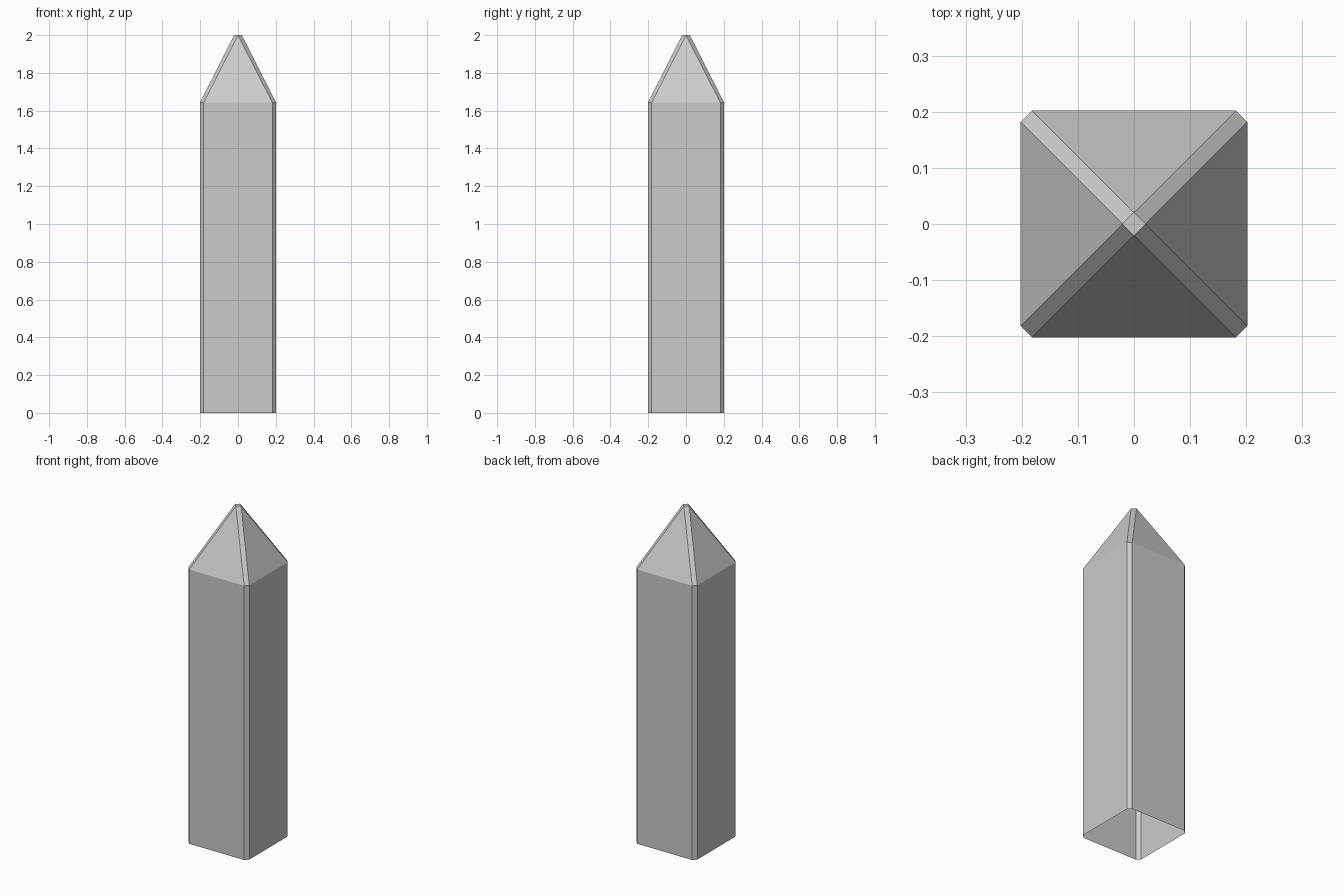
import bpy, bmesh

if "Cube" in bpy.data.objects:
    bpy.data.objects.remove(bpy.data.objects["Cube"])

HALF = 0.202       # half width of the shaft
FLAT = 0.182       # half width of each flat between corner chamfers
TIP = 0.0205       # half diagonal of the small capped tip
SHOULDER, TOP = 1.642, 2.0


def ring(bm, z):
    """Chamfered square, two points per side, counter-clockwise from the front."""
    pts, x, y = [], -FLAT, -HALF
    for _ in range(4):
        pts += [(x, y), (-x if abs(y) > abs(x) else x, y if abs(y) > abs(x) else -y)]
        x, y = -y, x
    return [bm.verts.new((px, py, z)) for px, py in pts]


bm = bmesh.new()
bottom, shoulder = ring(bm, 0), ring(bm, SHOULDER)
tip = [bm.verts.new((x * TIP, y * TIP, TOP)) for x, y in ((0, -1), (1, 0), (0, 1), (-1, 0))]

# Shaft walls (open underneath)
for i in range(8):
    j = (i + 1) % 8
    bm.faces.new((bottom[i], bottom[j], shoulder[j], shoulder[i]))

# Pointed top: a triangle per side, a narrow strip per corner, and a tiny cap
for k in range(4):
    a, b, c = shoulder[2 * k], shoulder[2 * k + 1], shoulder[(2 * k + 2) % 8]
    bm.faces.new((a, b, tip[k]))
    bm.faces.new((b, c, tip[(k + 1) % 4], tip[k]))
bm.faces.new(tip)

mesh = bpy.data.meshes.new("pointed_post")
bm.to_mesh(mesh)
bm.free()
post = bpy.data.objects.new("pointed_post", mesh)
bpy.context.collection.objects.link(post)
